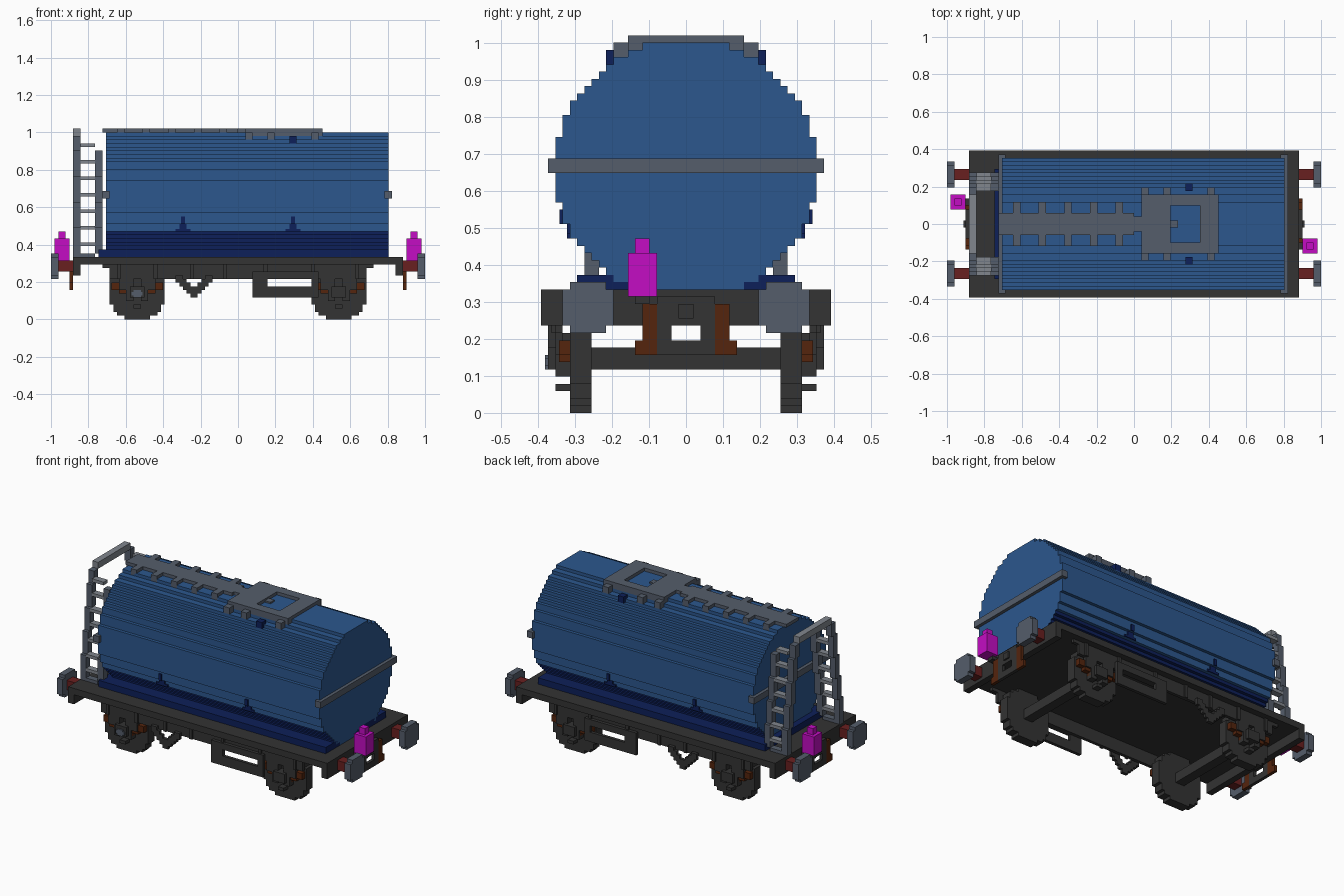
import bpy, bmesh, math

if "Cube" in bpy.data.objects:
    bpy.data.objects.remove(bpy.data.objects["Cube"], do_unlink=True)

U = 1 / 51  # one block; all sizes below are in blocks


def material(name, r, g, b):
    m = bpy.data.materials.new(name)
    m.use_nodes = True
    m.diffuse_color = (r, g, b, 1)
    m.node_tree.nodes["Principled BSDF"].inputs["Base Color"].default_value = (r, g, b, 1)
    return m


BLUE = material("tank blue", .025, .095, .27)
NAVY = material("navy", .004, .014, .1)
DARK = material("dark frame", .033, .033, .033)
GREY = material("steel grey", .09, .11, .145)
LIGHT = material("light steel", .22, .24, .27)
RUST = material("rust brown", .089, .018, .004)
RED = material("shank red", .138, .014, .014)
PINK = material("lamp magenta", .55, .004, .55)


def finish(bm, name, *mats):
    bmesh.ops.recalc_face_normals(bm, faces=bm.faces)
    bmesh.ops.scale(bm, vec=(U, U, U), verts=bm.verts)
    me = bpy.data.meshes.new(name)
    bm.to_mesh(me)
    bm.free()
    for m in mats:
        me.materials.append(m)
    ob = bpy.data.objects.new(name, me)
    bpy.context.collection.objects.link(ob)
    return ob


def blocks(name, mat, boxes, mx=False, my=False):
    """Boxes as (x0, x1, y0, y1, z0, z1), optionally mirrored in x and y."""
    bm = bmesh.new()
    for x0, x1, y0, y1, z0, z1 in boxes:
        for sx in (1, -1) if mx else (1,):
            for sy in (1, -1) if my else (1,):
                vs = bmesh.ops.create_cube(bm, size=1)["verts"]
                for v in vs:
                    v.co.x = sx * (x0 + (v.co.x + .5) * (x1 - x0))
                    v.co.y = sy * (y0 + (v.co.y + .5) * (y1 - y0))
                    v.co.z = z0 + (v.co.z + .5) * (z1 - z0)
    return finish(bm, name, mat)


def stepped_disc(name, mats, n, r, off, c, zc, a, b, along_x):
    """Block-stepped round prism: 2n+1 rows, centre (c, zc), from a to b."""
    right = []
    for i in range(-n, n + 1):
        h = round(math.sqrt(r * r - i * i) - off) + off
        if right and right[-1][0] == h:
            right[-1] = (h, zc + i + .5)
        else:
            right += [(h, zc + i - .5), (h, zc + i + .5)]
    outline = [(c + h, z) for h, z in right] + [(c - h, z) for h, z in reversed(right)]
    bm = bmesh.new()
    face = bm.faces.new([bm.verts.new((a, p, z) if along_x else (p, a, z)) for p, z in outline])
    ext = bmesh.ops.extrude_face_region(bm, geom=[face])["geom"]
    step = (b - a, 0, 0) if along_x else (0, b - a, 0)
    bmesh.ops.translate(bm, vec=step, verts=[g for g in ext if isinstance(g, bmesh.types.BMVert)])
    return finish(bm, name, *mats)


# Tank barrel, navy on its lower sides
tank = stepped_disc("tank", (BLUE, NAVY), 17, 18, 0, 0, 33.5, -36, 41, True)
for p in tank.data.polygons:
    if abs(p.normal.x) < .5 and p.center.z < 24 * U:
        p.material_index = 1
blocks("tank_cradle", NAVY, [(-38, 41, -15, 15, 17, 19)])

# Painted flares above the navy band
flares = []
for x in (-15, 15):
    flares += [(x - 2, x + 2, 16, 16.4, 24, 24.7), (x - 1, x + 1, 16, 16.4, 24, 26),
               (x - .5, x + .5, 17, 17.4, 26, 28)]
blocks("painted_flares", NAVY, flares, my=True)
blocks("end_bands", GREY, [(40, 42, -19, 19, 33, 35), (-37, -35, -19, 19, 33, 35)])

# Walkway and hatch surround
walk = [(-37, 0, -3, 3, 51, 52)]
walk += [(x, x + 2, -6, 6, 50, 52) for x in range(-33, -4, 7)]
blocks("walkway", GREY, walk)
blocks("hatch_surround", GREY, [
    (2, 10, -8, 8, 50, 52), (18, 23, -8, 8, 50, 52), (10, 18, -8, -5, 50, 52),
    (10, 18, 5, 8, 50, 52), (0, 2, -2, 2, 51, 52), (10, 12, -1, 1, 51, 51.5)])
blocks("hatch_tabs", GREY, [(x, x + 2, 8, 10, 49, 51) for x in (2, 8, 20)], my=True)
blocks("filler_caps", NAVY, [(14, 16, 9, 11, 48, 50)], my=True)

# End ladders leaning inward, with a handrail on the outer uprights
rails, rungs = [], []
for k in range(4):
    z = 18 + 7 * k
    rails += [(x, x + 2, 12 - k, 14 - k, z, z + 7) for x in (-45, -39)]
for k in range(7):
    z = 20 + 4.5 * k
    y = 12 - min(3, int((z - 18) / 7))
    rungs.append((-43, -39, y, y + 2, z, z + 1))
rails.append((-45, -43, 8, 10, 46, 50))
rails.append((-45, -39, 12, 14, 17, 18))
blocks("ladder_rails", GREY, rails, my=True)
blocks("ladder_rungs", LIGHT, rungs, my=True)
blocks("ladder_handrail", LIGHT, [(-45, -43, -8, 8, 50, 52)])

# Underframe
blocks("deck", DARK, [(-45, 45, -20, 20, 15, 17)])
blocks("buffer_beams", DARK, [(43, 45, -20, 20, 12, 17)], mx=True)
blocks("sole_bars", DARK, [(-35, 35, 17, 18, 11, 15), (-37, 37, 17, 18, 14, 15)], my=True)
ribs = [(x, x + 1, 18, 18.5, 11, 15) for x in (-33, -23, -13, -4, 7, 20, 32)]
blocks("sole_bar_ribs", DARK, ribs, my=True)

# Wheels and axles
for sx in (-1, 1):
    for sy in (-1, 1):
        stepped_disc("wheel", (DARK,), 7, 7.9, .5, sx * 27.5, 7.5, sy * 13, sy * 16, False)
blocks("axles", DARK, [(26, 29, -13, 13, 6, 9)], mx=True)

# Axle guards and leaf springs
guards, springs = [], []
for s in (-1, 1):
    guards += [(27.5 + s * 1, 27.5 + s * 3, 16, 18, 5, 11),
               (27.5 + s * 3, 27.5 + s * 5, 17, 18, 8, 11)]
    springs += [(27.5 + s * k, 27.5 + s * (k + 2), 15.9, 17.5, 5.5 + k / 2, 7.5 + k / 2)
                for k in (1, 3, 5)]
guards += [(25.5, 29.5, 16, 19, 6, 9), (26.5, 28.5, 16, 18, 3, 4)]
blocks("axle_guards", DARK, guards, mx=True, my=True)
blocks("leaf_springs", RUST, springs, mx=True, my=True)
blocks("axle_box_cover", GREY, [(-29, -26, -19.4, -19, 6.5, 7.5), (-28.5, -26.5, -19.4, -19, 6, 8)])

# Brake hangers and brake frame on both sides
hanger = [(-13, -11, 18, 19, 6, 8)]
for k in range(4):
    for s in (-1, 1):
        x = -12 + s * (k + 1)
        hanger.append((x - 1, x + 1, 18, 19, 7 + k, 9 + k))
blocks("brake_hangers", DARK, hanger, my=True)
blocks("brake_frames", DARK, [(4, 8, 18, 19, 6, 12), (8, 22, 18, 19, 6, 9),
                              (20, 22, 18, 19, 6, 12), (4, 22, 18, 19, 11, 13)], my=True)

# Buffers
for sx in (-1, 1):
    for sy in (-1, 1):
        stepped_disc("buffer_head", (GREY,), 3, 3.8, .5, sy * 13.5, 14.5, sx * 49, sx * 51, True)
blocks("buffer_shanks", RED, [(45, 49, 12, 15, 13, 16)], mx=True, my=True)

# Couplings and hanging pipes
blocks("couplings", DARK, [(45, 46, 2, 4, 8, 16), (45, 46, -2, 2, 8, 10),
                           (45, 46, -2, 2, 12, 16), (46, 46.5, -1, 1, 13, 15)], mx=True, my=True)
blocks("brake_pipes", RUST, [(45, 46, 4, 6, 8, 15), (45, 46, 4, 7, 8, 10)], mx=True, my=True)

# Lamps on opposite corners
for s in (-1, 1):
    blocks("lamp", PINK, [(s * 46, s * 50, -s * 4, -s * 8, 16, 22),
                          (s * 47, s * 49, -s * 5, -s * 7, 22, 24)])
    blocks("lamp_bracket", DARK, [(s * 45, s * 47, -s * 5, -s * 7, 15, 16)])
